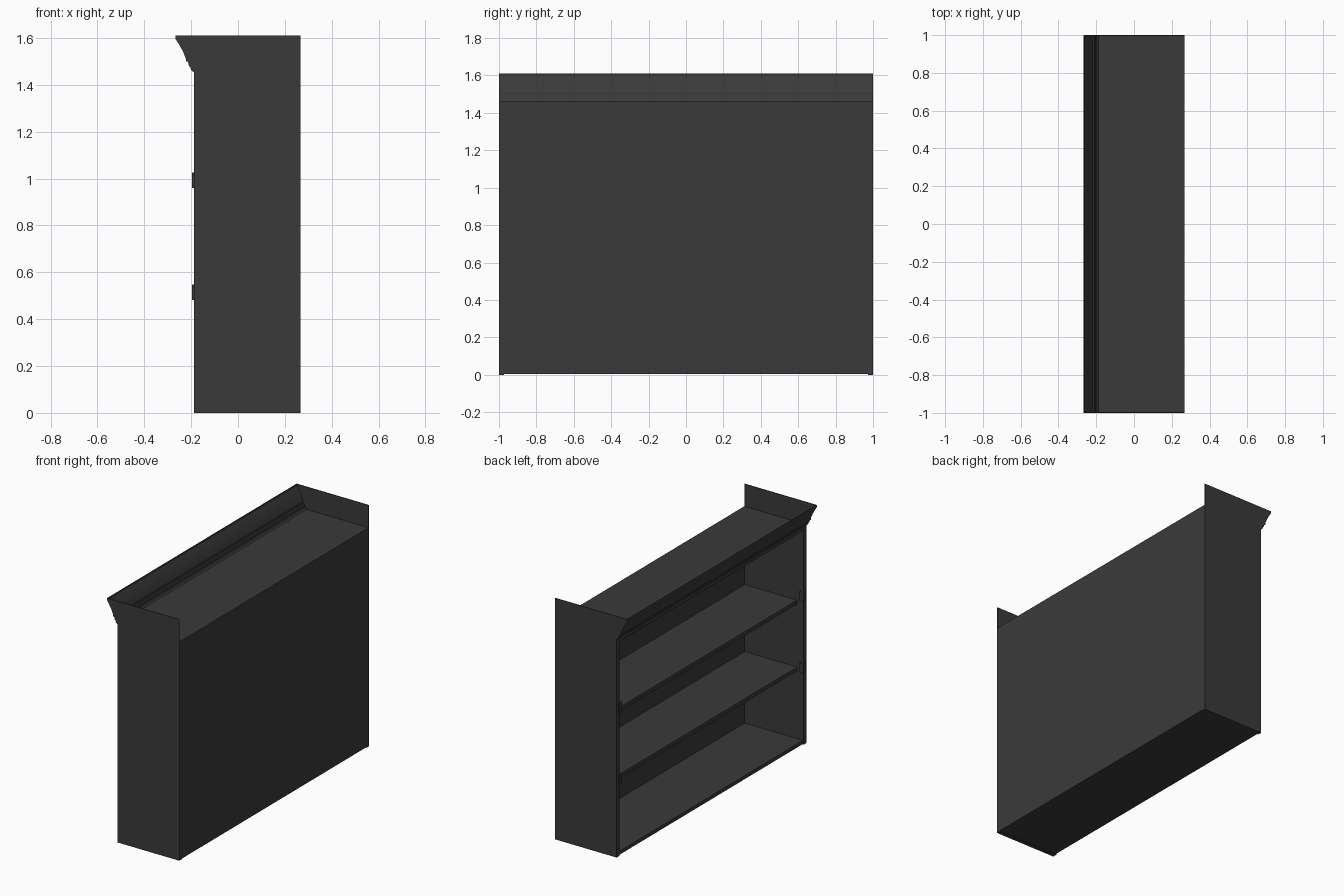
import bpy
import bmesh

cube = bpy.data.objects.get("Cube")
if cube:
    bpy.data.objects.remove(cube, do_unlink=True)

charcoal = bpy.data.materials.new("charcoal_paint")
charcoal.use_nodes = True
colour = (0.042, 0.042, 0.042, 1)
charcoal.diffuse_color = colour
charcoal.node_tree.nodes["Principled BSDF"].inputs["Base Color"].default_value = colour

FRONT, BACK = -0.188, 0.267     # open side faces -x
HALF, WALL = 1.0, 0.028         # half length and panel thickness
DECK, TOP = 1.46, 1.61          # cabinet top and cornice top


def finish(name, bm):
    bmesh.ops.recalc_face_normals(bm, faces=bm.faces)
    mesh = bpy.data.meshes.new(name)
    bm.to_mesh(mesh)
    bm.free()
    mesh.materials.append(charcoal)
    obj = bpy.data.objects.new(name, mesh)
    bpy.context.collection.objects.link(obj)
    return obj


def box(name, x, y, z):
    bm = bmesh.new()
    bmesh.ops.create_cube(bm, size=1)
    for v in bm.verts:
        for i, (lo, hi) in enumerate((x, y, z)):
            v.co[i] = lo if v.co[i] < 0 else hi
    return finish(name, bm)


def prism(name, outline, y0, y1):
    """Extrude an x-z outline along y."""
    bm = bmesh.new()
    face = bm.faces.new([bm.verts.new((x, y0, z)) for x, z in outline])
    moved = bmesh.ops.extrude_face_region(bm, geom=[face])["geom"]
    for v in moved:
        if isinstance(v, bmesh.types.BMVert):
            v.co.y = y1
    return finish(name, bm)


# Carcass
inner = HALF - WALL
box("back_panel", (BACK - 0.02, BACK), (-inner, inner), (0.004, DECK))
box("floor_panel", (FRONT + 0.004, BACK - 0.02), (-inner, inner), (0.004, 0.028))
box("top_panel", (FRONT, BACK - 0.02), (-inner, inner), (DECK - 0.03, DECK))

# Shelves, set back from the opening
for name, z in (("lower_shelf", 0.478), ("upper_shelf", 0.925)):
    box(name, (-0.14, BACK - 0.02), (-inner, inner), (z, z + 0.027))

# Cornice moulding: sloping cove above small steps
cove = [(-0.267, TOP), (-0.267, 1.596), (-0.252, 1.573), (-0.235, 1.543),
        (-0.223, 1.513), (-0.222, 1.50), (-0.214, 1.50), (-0.209, 1.479),
        (-0.205, 1.479), (-0.200, 1.463), (FRONT, 1.453)]
backing = [(x + 0.004, z) for x, z in reversed(cove)]
prism("cornice", cove + backing, -HALF + 0.004, HALF - 0.004)

# Side panels, thin cornice end plates and hinge plates at both ends
for side, s in (("right", -1), ("left", 1)):
    far, near = s * HALF, s * inner
    box(f"{side}_side_panel", (FRONT, BACK), sorted((near, far)), (0, DECK))
    plate = cove + [(FRONT, DECK), (BACK, DECK), (BACK, TOP)]
    prism(f"{side}_cornice_end", plate, s * (HALF - 0.004), far)
    for level, z in (("lower", 0.482), ("upper", 0.959)):
        box(f"{side}_{level}_hinge", (-0.197, -0.17),
            sorted((s * 0.955, s * 0.98)), (z, z + 0.066))
